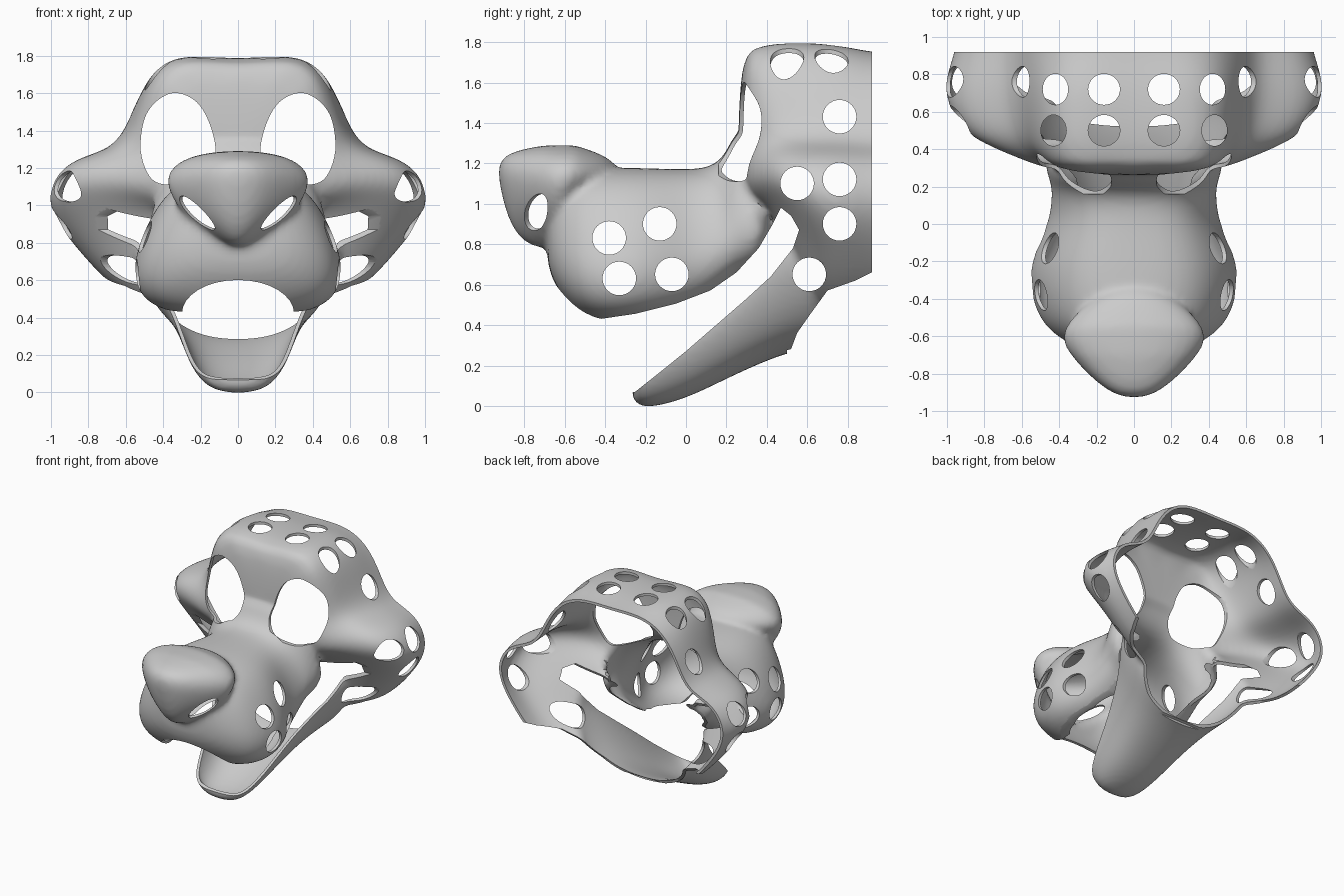
import bpy, bmesh, math
from mathutils import Vector, Matrix

if "Cube" in bpy.data.objects:
    bpy.data.objects.remove(bpy.data.objects["Cube"])


def to_object(name, bm):
    bmesh.ops.recalc_face_normals(bm, faces=bm.faces)
    me = bpy.data.meshes.new(name)
    bm.to_mesh(me)
    bm.free()
    ob = bpy.data.objects.new(name, me)
    bpy.context.collection.objects.link(ob)
    return ob


def apply_mod(ob, kind, **props):
    m = ob.modifiers.new(kind.lower(), kind)
    for k, v in props.items():
        setattr(m, k, v)
    with bpy.context.temp_override(object=ob, active_object=ob):
        bpy.ops.object.modifier_apply(modifier=m.name)


def loft(name, sections, axis="y"):
    """sections: (position, half outline from centre line to centre line)."""
    bm = bmesh.new()
    rings = []
    for h, half in sections:
        ring = half + [(-x, v) for x, v in half[-2:0:-1]]
        rings.append([bm.verts.new((x, h, v) if axis == "y" else (x, v, h)) for x, v in ring])
    n = len(rings[0])
    for a, b in zip(rings, rings[1:]):
        for i in range(n):
            j = (i + 1) % n
            bm.faces.new((a[i], a[j], b[j], b[i]))
    bm.faces.new(rings[0])
    bm.faces.new(rings[-1])
    ob = to_object(name, bm)
    apply_mod(ob, "SUBSURF", levels=3)
    return ob


def scaled(base, sx, lo, hi):
    """Stretch a half outline so its second coordinate spans lo..hi."""
    a, b = min(v for _, v in base), max(v for _, v in base)
    return [(x * sx, lo + (v - a) / (b - a) * (hi - lo)) for x, v in base]


def spline(pts, n=5):
    out = []
    for i in range(len(pts)):
        p = [Vector(pts[(i + k) % len(pts)]) for k in (-1, 0, 1, 2)]
        for s in range(n):
            t = s / n
            out.append(tuple(0.5 * (2 * p[1] + (p[2] - p[0]) * t
                       + (2 * p[0] - 5 * p[1] + 4 * p[2] - p[3]) * t * t
                       + (3 * p[1] - p[0] - 3 * p[2] + p[3]) * t ** 3)))
    return out


def prism(name, pts, axis, lo, hi):
    place = {"x": lambda a, b, h: (h, a, b), "y": lambda a, b, h: (a, h, b),
             "z": lambda a, b, h: (a, b, h)}[axis]
    bm = bmesh.new()
    r0, r1 = ([bm.verts.new(place(a, b, h)) for a, b in pts] for h in (lo, hi))
    n = len(pts)
    for i in range(n):
        bm.faces.new((r0[i], r0[(i + 1) % n], r1[(i + 1) % n], r1[i]))
    bm.faces.new(r0)
    bm.faces.new(r1)
    return to_object(name, bm)


def circle(a, b, ra, rb, n=32):
    return [(a + ra * math.cos(2 * math.pi * i / n), b + rb * math.sin(2 * math.pi * i / n))
            for i in range(n)]


def cut(ob, tool):
    tool.hide_render = True
    apply_mod(ob, "BOOLEAN", operation="DIFFERENCE", object=tool, solver="MANIFOLD")
    bpy.data.objects.remove(tool)


# Skull and cheeks: half outlines (x, z) at each depth y
back = [(0, 1.74), (.28, 1.75), (.47, 1.64), (.58, 1.46), (.66, 1.28),
        (.88, 1.23), (.98, 1.02), (.86, .78), (.55, .43), (0, .33)]
skull = loft("skull", [
    (1.12, back), (.94, back),
    (.76, [(0, 1.765), (.3, 1.805), (.48, 1.7), (.58, 1.47), (.67, 1.29),
           (.93, 1.25), (1.08, 1.0), (.88, .75), (.55, .42), (0, .32)]),
    (.6, [(0, 1.775), (.31, 1.815), (.48, 1.71), (.57, 1.47), (.65, 1.29),
          (.92, 1.25), (1.05, 1.03), (.74, .79), (.5, .5), (0, .4)]),
    (.46, [(0, 1.77), (.31, 1.815), (.47, 1.71), (.55, 1.47), (.6, 1.3),
           (.82, 1.24), (.94, 1.1), (.64, .97), (.4, .9), (0, .85)]),
    (.37, [(0, 1.755), (.31, 1.80), (.46, 1.69), (.52, 1.46), (.54, 1.28),
           (.66, 1.2), (.68, 1.12), (.52, 1.03), (.3, 1.0), (0, 1.0)]),
    (.255, [(0, 1.72), (.27, 1.76), (.4, 1.66), (.39, 1.45), (.34, 1.3),
            (.38, 1.17), (.38, 1.1), (.3, 1.05), (.2, 1.0), (0, 1.0)])])

# Muzzle: one pear outline scaled along y
pear = [(0, 1.17), (.2, 1.16), (.36, 1.08), (.47, .92), (.54, .74),
        (.56, .6), (.5, .46), (.3, .39), (0, .38)]
muzzle = loft("muzzle", [(y, scaled(pear, sx, lo, hi)) for y, sx, lo, hi in (
    (-.69, .3, .72, 1.0), (-.66, .58, .61, 1.1), (-.56, .86, .46, 1.16),
    (-.42, .99, .39, 1.18), (-.22, 1.03, .40, 1.18), (0, .83, .45, 1.17),
    (.12, .8, .52, 1.18), (.2, .8, .58, 1.24), (.26, .84, .63, 1.42), (.45, .92, .72, 1.2))])

# Nose: kite outline (x, y) scaled along z, with a drooping back and sides
kite = [(0, -.34), (.2, -.39), (.38, -.57), (.35, -.68), (.14, -.91), (0, -.94)]
nose = loft("nose", [(z, scaled(kite, sx, lo, hi)) for z, sx, lo, hi in (
    (.77, .2, -.74, -.5), (.86, .52, -.85, -.45), (1.0, .88, -.905, -.42),
    (1.14, 1.06, -.935, -.36), (1.21, 1.06, -.94, -.31), (1.27, .86, -.91, -.34),
    (1.29, .4, -.75, -.45))], axis="z")
for v in nose.data.vertices:
    v.co.z -= .3 * max(0, v.co.y + .55) + .3 * v.co.x ** 2 + .12 * max(0, -.7 - v.co.y)

# Lower jaw: trough outline scaled along y
trough = [(0, 0), (.37, .03), (.68, .18), (.9, .5), (1, .83), (.8, 1), (0, 1)]
jaw = loft("lower_jaw", [(y, scaled(trough, sx, lo, hi)) for y, sx, lo, hi in (
    (-.27, .18, .02, .13), (-.2, .27, -.02, .24), (0, .32, .03, .4),
    (.2, .38, .13, .57), (.4, .49, .22, .8), (.55, .6, .27, .95), (.78, .6, .3, .95))])

# Fuse the volumes, soften, and hollow into a thin shell
parts = [skull, muzzle, nose, jaw]
with bpy.context.temp_override(active_object=skull, object=skull, selected_objects=parts,
                               selected_editable_objects=parts):
    bpy.ops.object.join()
shell = skull
shell.name = "head_shell"
apply_mod(shell, "REMESH", mode="VOXEL", voxel_size=.02)
apply_mod(shell, "SMOOTH", factor=.5, iterations=6)
apply_mod(shell, "SOLIDIFY", thickness=.02, offset=-1)

# Open back, neck and mouth
cut(shell, prism("back_cut", [(.92, -.5), (1.5, -.5), (1.5, 2.2), (.92, 2.2)], "x", -1.5, 1.5))
cut(shell, prism("neck_cut", [(.52, .28), (.55, .36), (.62, .46), (.7, .57), (.84, .62),
                              (.92, .66), (1.2, .7), (1.2, -.4), (.5, -.4), (.5, .275)], "x", -1.5, 1.5))
cut(shell, prism("mouth_cut", [
    (-.9, .43), (-.42, .43), (-.25, .455), (-.05, .505), (.12, .57), (.25, .66), (.36, .78),
    (.43, .9), (.47, .98), (.52, .94), (.56, .87), (.53, .78), (.42, .64), (.3, .53),
    (.15, .4), (0, .27), (-.13, .165), (-.25, .07), (-.32, .05), (-.9, .05)], "x", -1.5, 1.5))
cut(shell, prism("throat_cut", [(-.36, .62), (.36, .62), (.36, .98), (-.36, .98)], "y", .5, .85))
cut(shell, prism("lip_arch_cut", circle(0, .42, .3, .18), "y", -.9, .1))

# Eyes, nostrils and vent holes on both sides
eye = [(.33, 1.6), (.22, 1.55), (.15, 1.43), (.12, 1.28), (.17, 1.19), (.27, 1.14),
       (.38, 1.11), (.47, 1.15), (.52, 1.29), (.5, 1.46), (.43, 1.56)]
side_vents = [(.76, 1.43), (.55, 1.1), (.76, 1.12), (.76, .9), (.61, .65),
              (-.38, .83), (-.13, .9), (-.33, .63), (-.07, .65)]
top_vents = [(.16, .72, .085), (.42, .72, .068), (.16, .5, .085), (.43, .5, .068)]
for s in (1, -1):
    cut(shell, prism("eye_cut", spline([(s * x, z) for x, z in eye]), "y", .16, .6))
    for y, z in side_vents:
        cut(shell, prism("side_vent", circle(y, z, .083, .083), "x", s * .33, s * 1.2))
    for x, y, r in top_vents:
        cut(shell, prism("top_vent", circle(s * x, y, r, .083), "z", 1.5, 2))
    normal = Vector((s * .6, -.75, -.03)).normalized()
    long_axis = Vector((s * .16, .12, .18)).normalized()
    frame = Matrix((normal * .16, normal.cross(long_axis) * .055, long_axis * .135)).transposed()
    bm = bmesh.new()
    bmesh.ops.create_uvsphere(bm, u_segments=32, v_segments=16, radius=1,
                              matrix=Matrix.Translation((s * .24, -.77, .95)) @ frame.to_4x4())
    cut(shell, to_object("nostril_cut", bm))

# Rest on the ground and shade
low = min(v.co.z for v in shell.data.vertices)
shell.data.transform(Matrix.Translation((0, 0, -low)))
bpy.ops.object.select_all(action="DESELECT")
shell.select_set(True)
bpy.context.view_layer.objects.active = shell
bpy.ops.object.shade_smooth_by_angle(angle=math.radians(35))
